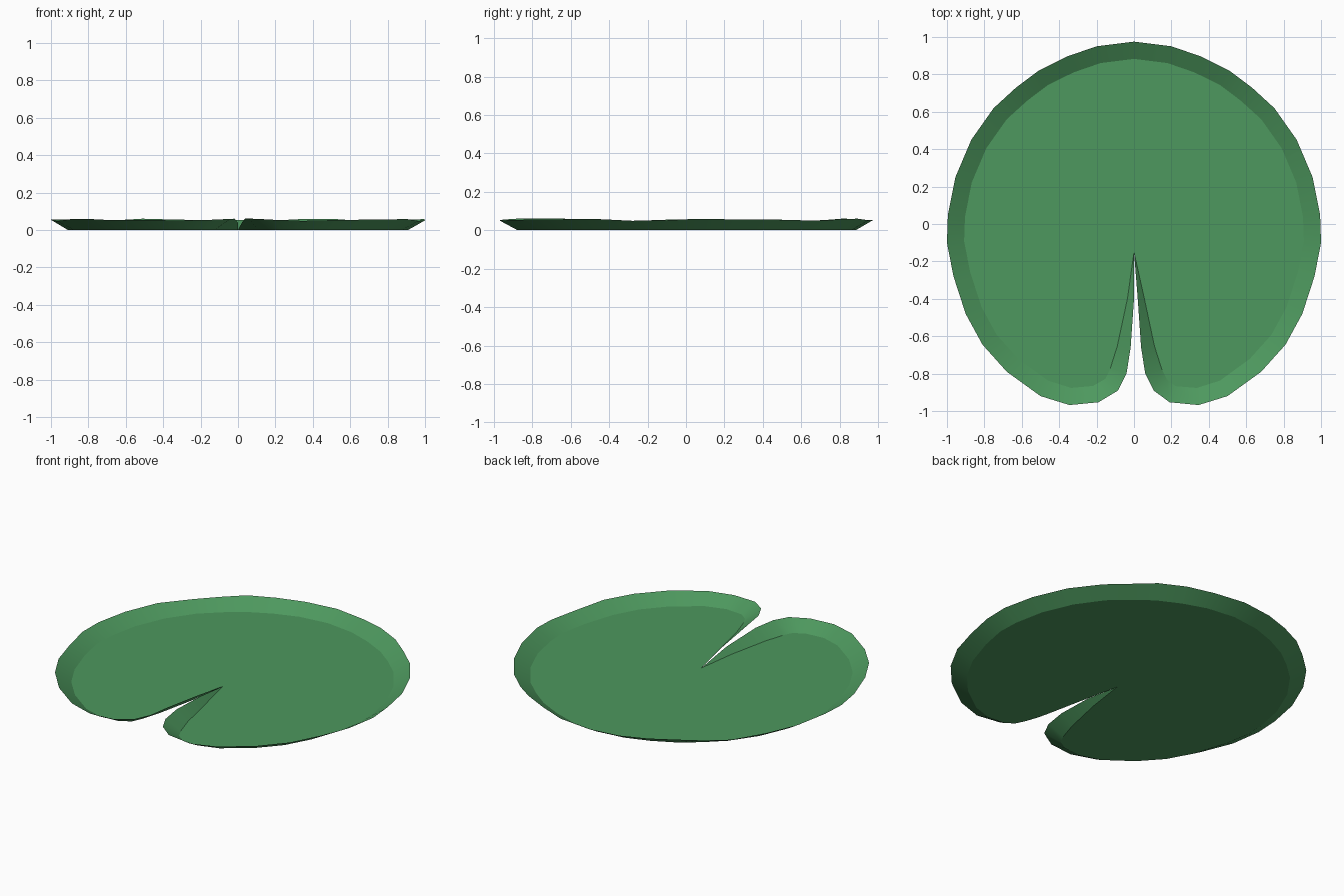
import bpy
import bmesh
import math
from mathutils import Vector

cube = bpy.data.objects.get("Cube")
if cube:
    bpy.data.objects.remove(cube, do_unlink=True)

# Leaf material
green = bpy.data.materials.new("leaf_green")
green.use_nodes = True
color = (0.075, 0.315, 0.112, 1.0)
green.diffuse_color = color
shader = green.node_tree.nodes["Principled BSDF"]
shader.inputs["Base Color"].default_value = color
shader.inputs["Roughness"].default_value = 0.8

# Half of the rim outline, from the back round to the slit
TIP = Vector((0, -0.15))
HALF = [(0, .975), (.2, .95), (.36, .895), (.51, .82), (.63, .73), (.75, .62),
        (.87, .45), (.955, .25), (.995, .05), (1, -.1), (.965, -.28), (.9, -.48),
        (.81, -.645), (.68, -.79), (.5, -.92), (.345, -.968), (.19, -.953),
        (.095, -.89), (.05, -.8), (.028, -.66), (.01, -.4)]


def slit_shift(point):
    """Lean the slit slightly to one side."""
    near_slit = point.y < -0.2 and abs(point.x) < 0.15
    return point + Vector((0.01, 0)) if near_slit else point


right_side = [Vector(p) for p in HALF]
left_side = [Vector((-p.x, p.y)) for p in reversed(right_side[1:])]
outline = [slit_shift(p) for p in right_side + [TIP] + left_side]
count = len(outline)


def inset_point(i, width):
    """Move an outline point inward along its averaged normal."""
    before = (outline[i] - outline[i - 1]).normalized()
    after = (outline[(i + 1) % count] - outline[i]).normalized()
    along = (before + after).normalized()
    return outline[i] + Vector((along.y, -along.x)) * width


# Flat floor and upturned wavy rim, both fading out at the slit tip
bm = bmesh.new()
rim, floor = [], []
for i, p in enumerate(outline):
    reach = (p - TIP).length
    angle = math.atan2(p.y, p.x)
    wave = 0.004 * math.sin(7 * angle) + 0.003 * math.sin(12 * angle + 1)
    height = (0.055 + wave) * min(1, reach / 0.4)
    inner = inset_point(i, min(0.092, reach * 0.14))
    low = bm.verts.new((inner.x, inner.y, 0))
    floor.append(low)
    rim.append(low if reach < 0.001 else bm.verts.new((p.x, p.y, height)))

base = bm.faces.new(list(reversed(floor)))
for i in range(count):
    j = (i + 1) % count
    corners = list(dict.fromkeys([floor[i], floor[j], rim[j], rim[i]]))
    bm.faces.new(list(reversed(corners)))
bm.normal_update()
if base.normal.z < 0:
    bmesh.ops.reverse_faces(bm, faces=bm.faces[:])
bmesh.ops.triangulate(bm, faces=[base])

mesh = bpy.data.meshes.new("lily_pad")
bm.to_mesh(mesh)
bm.free()
mesh.materials.append(green)
pad = bpy.data.objects.new("lily_pad", mesh)
bpy.context.collection.objects.link(pad)
bpy.ops.object.select_all(action="DESELECT")
pad.select_set(True)
bpy.context.view_layer.objects.active = pad
bpy.ops.object.shade_smooth_by_angle(angle=math.radians(25))
